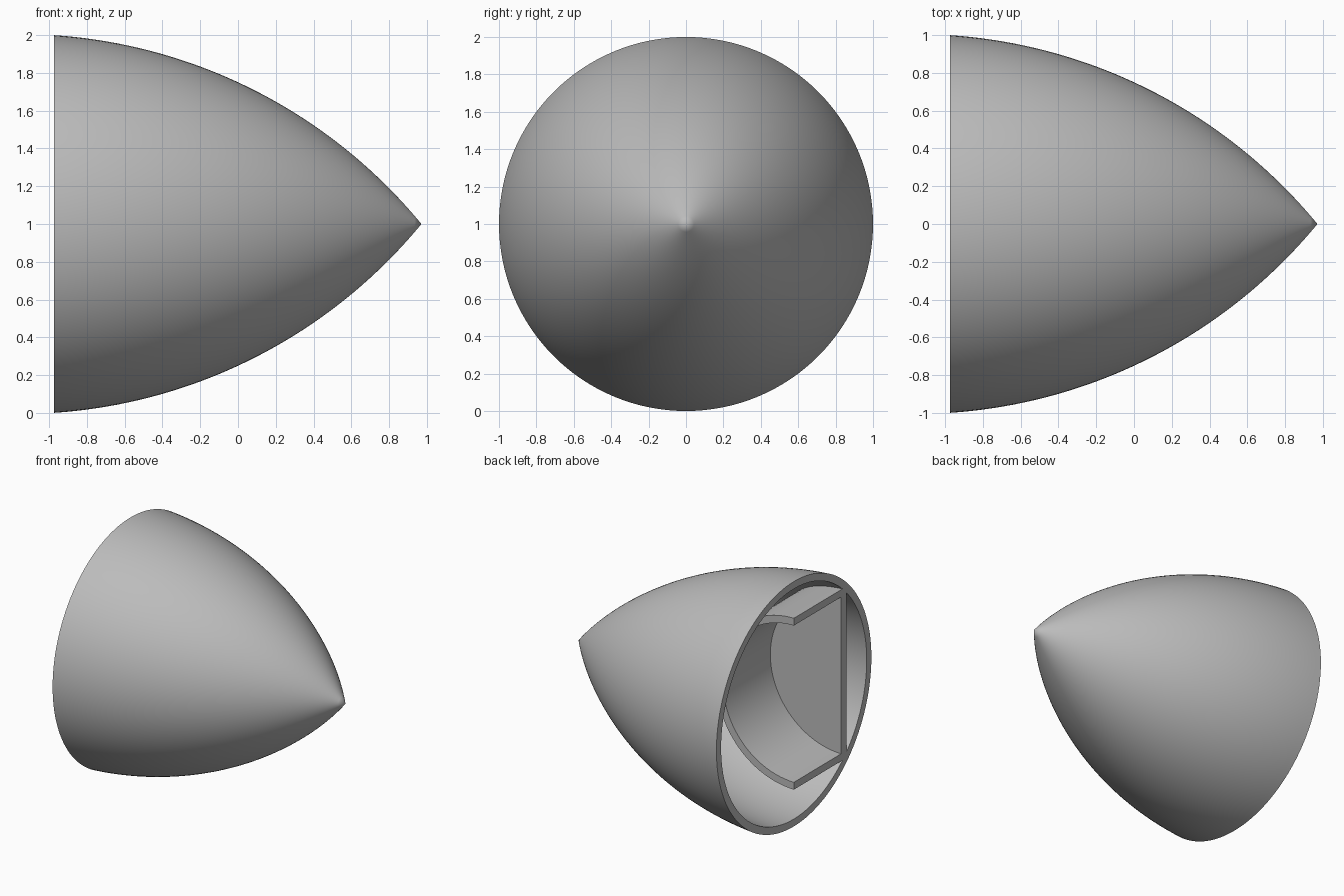
import bpy, bmesh, math
from mathutils import Vector, Matrix

default_cube = bpy.data.objects.get("Cube")
if default_cube:
    bpy.data.objects.remove(default_cube, do_unlink=True)

grey = bpy.data.materials.new("plain_grey")
grey.use_nodes = True
grey.diffuse_color = (0.5, 0.5, 0.5, 1)
grey.node_tree.nodes["Principled BSDF"].inputs["Base Color"].default_value = (0.5, 0.5, 0.5, 1)

OPEN_X = -0.975                      # plane of the open end
ARC_X, ARC_R, ARC_DROP = -1.16, 2.76, 1.754   # circle that shapes the ogive
THICK = 0.06


def finish(name, bm):
    bmesh.ops.remove_doubles(bm, verts=bm.verts, dist=1e-5)
    bmesh.ops.recalc_face_normals(bm, faces=bm.faces)
    mesh = bpy.data.meshes.new(name)
    bm.to_mesh(mesh)
    bm.free()
    mesh.materials.append(grey)
    obj = bpy.data.objects.new(name, mesh)
    bpy.context.collection.objects.link(obj)
    bpy.ops.object.select_all(action='DESELECT')
    obj.select_set(True)
    bpy.context.view_layer.objects.active = obj
    bpy.ops.object.shade_smooth_by_angle(angle=math.radians(30))
    return obj


def ogive(radius, steps=40):
    """Points (x, r) from the open end to the tip."""
    start = math.acos((OPEN_X - ARC_X) / radius)
    end = math.asin(ARC_DROP / radius)
    pts = []
    for i in range(steps + 1):
        a = start + (end - start) * i / steps
        pts.append((ARC_X + radius * math.cos(a), max(0, radius * math.sin(a) - ARC_DROP)))
    return pts


def half_circle(radius, steps=48):
    """Points (x, z) of a half circle bulging into the shell."""
    return [(OPEN_X + radius * math.cos(a), 1 + radius * math.sin(a))
            for a in (math.pi * (i / steps - 0.5) for i in range(steps + 1))]


def extrude_outline(name, outline, y0, y1):
    bm = bmesh.new()
    face = bm.faces.new([bm.verts.new((x, y0, z)) for x, z in outline])
    grown = bmesh.ops.extrude_face_region(bm, geom=[face], use_keep_orig=True)
    moved = [v for v in grown["geom"] if isinstance(v, bmesh.types.BMVert)]
    bmesh.ops.translate(bm, verts=moved, vec=(0, y1 - y0, 0))
    return finish(name, bm)


# Hollow pointed shell, turned around the x axis
bm = bmesh.new()
profile = ogive(ARC_R)[::-1] + ogive(ARC_R - THICK)
verts = [bm.verts.new((x, 0, 1 + r)) for x, r in profile]
edges = [bm.edges.new(pair) for pair in zip(verts, verts[1:])]
bmesh.ops.spin(bm, geom=verts + edges, cent=(0, 0, 1), axis=(1, 0, 0),
               angle=2 * math.pi, steps=128)
finish("nose_shell", bm)

# Flat half-round plate inside the shell
extrude_outline("inner_plate", half_circle(0.7), -0.68, -0.61)

# Curved wall standing on the plate
extrude_outline("inner_curved_wall", half_circle(0.7) + half_circle(0.64)[::-1], -0.64, 0)
